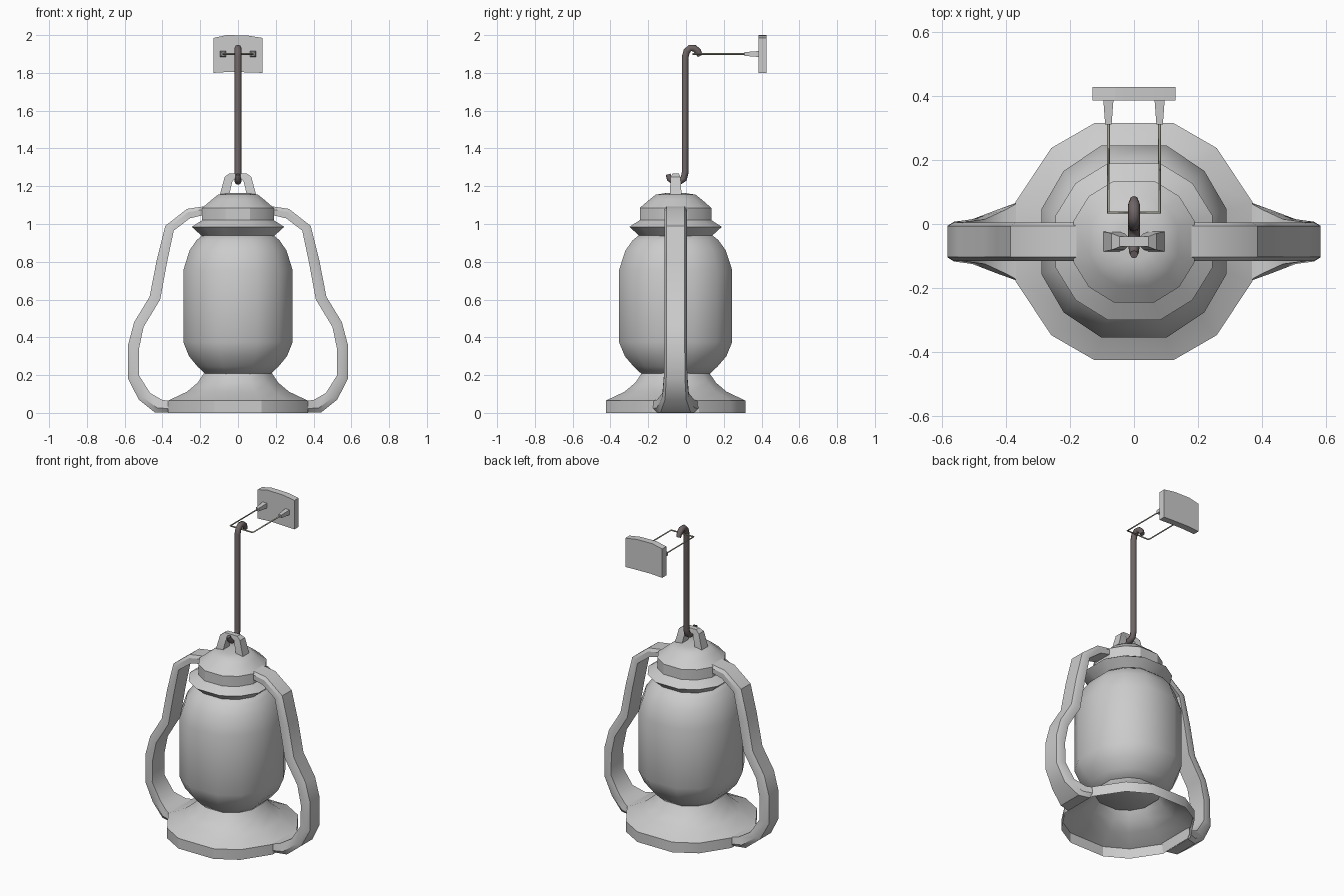
import bpy, bmesh, math

if "Cube" in bpy.data.objects:
    bpy.data.objects.remove(bpy.data.objects["Cube"])

CY = -0.055  # lantern axis


def material(name, col):
    m = bpy.data.materials.new(name)
    m.diffuse_color = (*col, 1)
    m.use_nodes = True
    m.node_tree.nodes["Principled BSDF"].inputs["Base Color"].default_value = m.diffuse_color
    return m


def finish(bm, name, angle=30, mat=None):
    bmesh.ops.remove_doubles(bm, verts=bm.verts, dist=1e-5)
    bmesh.ops.recalc_face_normals(bm, faces=bm.faces)
    me = bpy.data.meshes.new(name)
    bm.to_mesh(me)
    bm.free()
    for p in me.polygons:
        p.use_smooth = True
    me.set_sharp_from_angle(angle=math.radians(angle))
    if mat:
        me.materials.append(mat)
    ob = bpy.data.objects.new(name, me)
    bpy.context.collection.objects.link(ob)
    return ob


def loft(bm, rings, cap_start=False, cap_end=False):
    vs = [[bm.verts.new(p) for p in r] for r in rings]
    n = len(vs[0])
    for a, b in zip(vs, vs[1:]):
        for i in range(n):
            j = (i + 1) % n
            bm.faces.new((a[i], a[j], b[j], b[i]))
    if cap_start:
        bm.faces.new(vs[0])
    if cap_end:
        bm.faces.new(vs[-1])


def turned(name, profile, quarter, angle=30, sx=1.0, cap_top=False, cap_bottom=False):
    """12-sided turned part; quarter = three corner angles of the first quadrant."""
    q = list(quarter)
    half = q + [180 - a for a in reversed(q)]
    angs = [math.radians(a) for a in half + [a + 180 for a in half]]
    bm = bmesh.new()
    loft(bm, [[(sx * r * math.cos(a), CY + r * math.sin(a), z) for a in angs]
              for r, z in profile], cap_bottom, cap_top)
    return finish(bm, name, angle)


# Lantern body: base is an open shell underneath
turned("base", [(0.39, 0), (0.39, 0.065), (0.285, 0.112), (0.225, 0.16), (0.188, 0.212)],
       (18.5, 48.5, 71.5), cap_top=True)
turned("globe", [(0.19, 0.205), (0.235, 0.245), (0.285, 0.30), (0.318, 0.375), (0.318, 0.755),
                 (0.282, 0.86), (0.24, 0.915), (0.2, 0.945)],
       (18.5, 44, 70.5), 50, 0.96, True, True)
turned("collar", [(0.15, 0.94), (0.2, 0.935), (0.258, 0.985), (0.2, 1.02), (0.2, 1.085),
                  (0.145, 1.13), (0.112, 1.155), (0.06, 1.163)],
       (18.5, 45, 71.5), cap_top=True, cap_bottom=True)

# Side handles: outer x, z / inner x, z / half width
stations = [
    (0.17, 1.095, 0.17, 1.05, 0.06), (0.27, 1.08, 0.255, 1.03, 0.06),
    (0.385, 0.99, 0.34, 0.965, 0.06), (0.43, 0.81, 0.375, 0.80, 0.06),
    (0.468, 0.615, 0.412, 0.60, 0.06), (0.55, 0.48, 0.50, 0.455, 0.06),
    (0.582, 0.36, 0.525, 0.335, 0.06), (0.582, 0.18, 0.525, 0.20, 0.062),
    (0.525, 0.07, 0.465, 0.105, 0.07), (0.44, 0.002, 0.40, 0.068, 0.10),
    (0.368, 0.002, 0.36, 0.065, 0.122)]
for side, label in ((1, "right"), (-1, "left")):
    rings = []
    for ox, oz, ix, iz, w in stations:
        mx, mz = ox + 0.35 * (ix - ox), oz + 0.35 * (iz - oz)
        sec = [(ox, -w * 0.8, oz), (ox, w * 0.8, oz), (mx, w, mz),
               (ix, w, iz), (ix, -w, iz), (mx, -w, mz)]
        rings.append([(side * x, CY + y, z) for x, y, z in sec])
    bm = bmesh.new()
    loft(bm, rings, True, True)
    finish(bm, label + "_handle", 35)

# Hanging loop on the lid
half = [(0.10, 1.14, 0.05, 1.14, 0.032), (0.07, 1.25, 0.03, 1.225, 0.026),
        (0.045, 1.268, 0.02, 1.236, 0.016)]
bm = bmesh.new()
loop = [(s * a, b, s * c, d, w) for s, seq in ((-1, half), (1, half[::-1]))
        for a, b, c, d, w in seq]
loft(bm, [[(ox, CY - w, oz), (ox, CY + w, oz), (ix, CY + w, iz), (ix, CY - w, iz)]
          for ox, oz, ix, iz, w in loop], True, True)
finish(bm, "hanging_loop")


def rod(name, pts, radius, mat, res):
    cu = bpy.data.curves.new(name, 'CURVE')
    cu.dimensions = '3D'
    cu.bevel_depth = radius
    cu.bevel_resolution = res
    cu.use_fill_caps = True
    sp = cu.splines.new('POLY')
    sp.points.add(len(pts) - 1)
    for p, co in zip(sp.points, pts):
        p.co = (*co[:3], 1)
        p.radius = co[3] if len(co) > 3 else 1
    cu.materials.append(mat)
    ob = bpy.data.objects.new(name, cu)
    bpy.context.collection.objects.link(ob)
    return ob


# Double-ended hook
iron = material("dark_iron", (0.16, 0.13, 0.13))
hook = [(-0.095, 1.263, .7), (-0.088, 1.24, .85), (-0.065, 1.225), (-0.035, 1.225),
        (-0.012, 1.24), (-0.004, 1.275), (-0.004, 1.885), (0.004, 1.915), (0.022, 1.932),
        (0.045, 1.93), (0.063, 1.915), (0.075, 1.89, .75)]
rod("hook", [(0, h[0], h[1], h[2] if len(h) > 2 else 1) for h in hook], 0.018, iron, 2)

# Wall bracket: wire, sockets and plate
wire = material("wire_metal", (0.42, 0.41, 0.34))
rod("bracket_wire", [(-0.08, 0.33, 1.9), (-0.08, 0.036, 1.9), (0.08, 0.036, 1.9),
                     (0.08, 0.33, 1.9)], 0.005, wire, 0)

for side, label in ((1, "right"), (-1, "left")):
    bm = bmesh.new()
    loft(bm, [[(side * 0.08 + a * r, y, 1.9 + b * r)
               for a, b in ((-1, -1), (1, -1), (1, 1), (-1, 1))]
              for y, r in ((0.31, 0.01), (0.39, 0.016))], True, True)
    finish(bm, label + "_socket")

outline = [(-0.13, 1.985), (-0.06, 2.0), (0.05, 1.998), (0.13, 1.985),
           (0.13, 1.80), (0.05, 1.803), (-0.05, 1.805), (-0.13, 1.80)]
bm = bmesh.new()
loft(bm, [[(x, y, z) for x, z in outline] for y in (0.385, 0.427)], True, True)
finish(bm, "wall_plate", 10)
